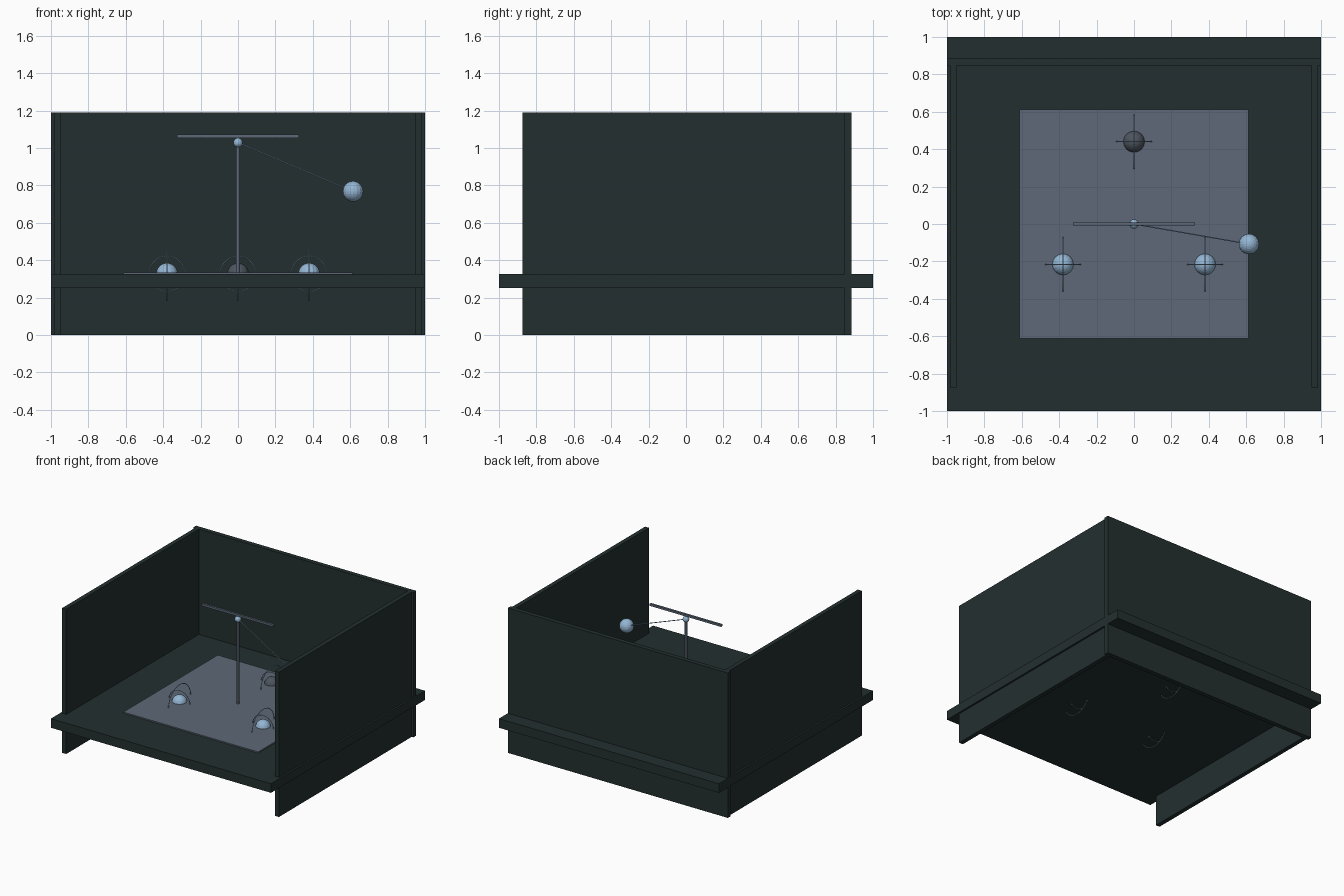
import bpy, math
from mathutils import Vector

if "Cube" in bpy.data.objects:
    bpy.data.objects.remove(bpy.data.objects["Cube"])


def material(name, rgb):
    m = bpy.data.materials.new(name)
    m.diffuse_color = (*rgb, 1)
    m.use_nodes = True
    m.node_tree.nodes["Principled BSDF"].inputs["Base Color"].default_value = m.diffuse_color
    return m


DARK = material("dark slate", (0.017, 0.028, 0.028))
GREY = material("blue grey", (0.11, 0.14, 0.185))
CHARCOAL = material("charcoal", (0.075, 0.09, 0.11))
BLUE = material("pale blue", (0.30, 0.47, 0.66))


def finish(name, mat, smooth=False):
    o = bpy.context.object
    o.name = name
    o.data.materials.append(mat)
    if smooth:
        bpy.ops.object.shade_smooth_by_angle()
    return o


def box(name, lo, hi, mat):
    lo, hi = Vector(lo), Vector(hi)
    bpy.ops.mesh.primitive_cube_add(size=1, location=(lo + hi) / 2)
    o = finish(name, mat)
    o.scale = hi - lo


def ball(name, loc, r, mat):
    bpy.ops.mesh.primitive_uv_sphere_add(segments=16, ring_count=12, radius=r, location=loc)
    finish(name, mat)


def rod(name, a, b, r, mat):
    a, b = Vector(a), Vector(b)
    d = b - a
    bpy.ops.mesh.primitive_cylinder_add(vertices=12, radius=r, depth=d.length, location=(a + b) / 2,
                                        rotation=d.to_track_quat('Z', 'Y').to_euler())
    finish(name, mat, True)


def ring(name, loc, r, rot, mat):
    bpy.ops.mesh.primitive_torus_add(major_segments=48, minor_segments=6, major_radius=r,
                                     minor_radius=0.003, location=loc, rotation=rot)
    finish(name, mat, True)


# Room: floor slab and three walls
box("floor_slab", (-1, -1, 0.25), (1, 1, 0.325), DARK)
box("back_wall", (-1, 0.848, 0), (1, 0.885, 1.19), DARK)
for name, s in (("left_wall", -1), ("right_wall", 1)):
    box(name, (s * 0.967 - 0.018, -0.875, 0), (s * 0.967 + 0.018, 0.865, 1.19), DARK)

# Floor panel
box("floor_panel", (-0.613, -0.613, 0.325), (0.613, 0.613, 0.335), GREY)

# Pendulum: post, top bar, pivot, arm and bob
pivot, bob = (0, 0, 1.028), (0.615, -0.107, 0.768)
rod("post", (0, 0, 0.33), (0, 0, 1.02), 0.01, GREY)
box("top_bar", (-0.325, -0.009, 1.054), (0.325, 0.009, 1.071), GREY)
ball("pivot", pivot, 0.025, BLUE)
rod("arm", pivot, bob, 0.003, BLUE)
ball("bob", bob, 0.055, BLUE)

# Half sunk balls, each with two upright rings
for name, x, y, mat in (("left", -0.38, -0.216, BLUE), ("right", 0.38, -0.216, BLUE),
                        ("rear", 0, 0.44, CHARCOAL)):
    c = (x, y, 0.327)
    ball(name + "_magnet", c, 0.058, mat)
    ring(name + "_small_ring", c, 0.095, (math.pi / 2, 0, 0), BLUE)
    ring(name + "_large_ring", c, 0.144, (0, math.pi / 2, 0), BLUE)
